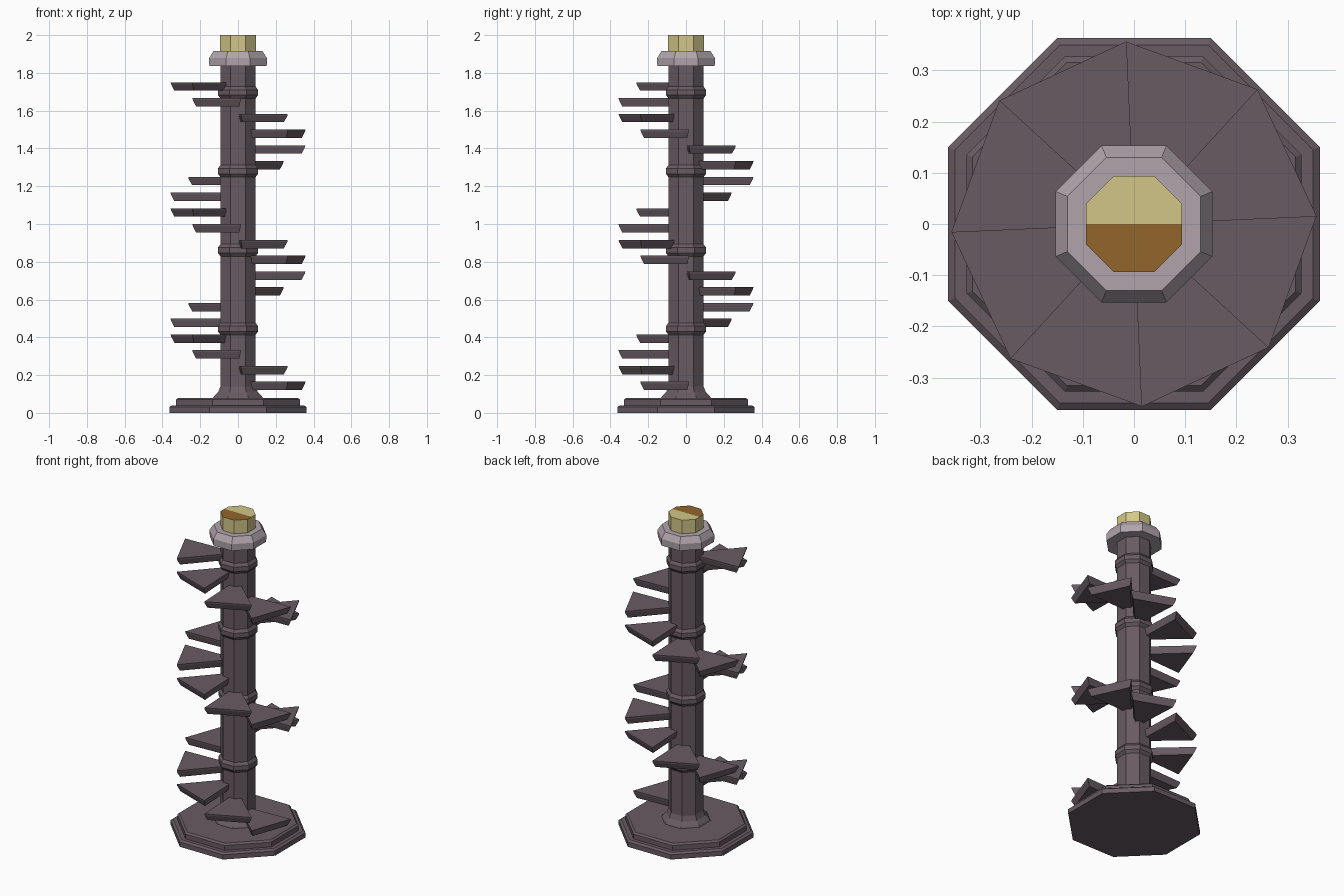
import bpy, bmesh
from math import cos, sin, pi, radians

cube = bpy.data.objects.get("Cube")
if cube:
    bpy.data.objects.remove(cube, do_unlink=True)


def material(name, hex_code):
    def lin(c):
        return c / 12.92 if c <= 0.04045 else ((c + 0.055) / 1.055) ** 2.4
    rgb = [lin(int(hex_code[i:i + 2], 16) / 255) for i in (0, 2, 4)] + [1]
    m = bpy.data.materials.new(name)
    m.use_nodes = True
    m.diffuse_color = rgb
    m.node_tree.nodes["Principled BSDF"].inputs["Base Color"].default_value = rgb
    return m


stone = material("dark stone", "685b62")
pale = material("pale stone", "B0A4AB")
yellow = material("pale yellow", "D2C688")
brown = material("amber brown", "92662C")


def loft(bm, rings):
    """Skin a stack of equal-length rings and cap both ends."""
    loops = [[bm.verts.new(p) for p in ring] for ring in rings]
    n = len(loops[0])
    for a, b in zip(loops, loops[1:]):
        for i in range(n):
            j = (i + 1) % n
            bm.faces.new((a[i], a[j], b[j], b[i]))
    bm.faces.new(loops[0][::-1])
    return bm.faces.new(loops[-1])


def finish(bm, name, *mats):
    bmesh.ops.recalc_face_normals(bm, faces=bm.faces)
    me = bpy.data.meshes.new(name)
    bm.to_mesh(me)
    bm.free()
    for m in mats:
        me.materials.append(m)
    ob = bpy.data.objects.new(name, me)
    bpy.context.collection.objects.link(ob)
    return ob


def octagon(apothem, z):
    r = apothem / cos(pi / 8)
    return [(r * cos(pi / 8 + i * pi / 4), r * sin(pi / 8 + i * pi / 4), z)
            for i in range(8)]


def turned(name, profile, *mats):
    bm = bmesh.new()
    loft(bm, [octagon(*p) for p in profile])
    return finish(bm, name, *mats)


# Two-tier plinth
turned("base", [(0.363, 0), (0.363, 0.03), (0.35, 0.04), (0.327, 0.04),
                (0.327, 0.07), (0.316, 0.08)], stone)

# Column with flared foot and raised bands
SHAFT = 0.093
profile = [(0.135, 0.075), (0.125, 0.09), (0.105, 0.11), (SHAFT, 0.14)]
for z in (0.445, 0.861, 1.28, 1.696):
    profile += [(SHAFT, z - 0.032), (0.106, z - 0.014),
                (0.106, z + 0.014), (SHAFT, z + 0.032)]
profile.append((SHAFT, 1.85))
turned("column", profile, stone)

# Collar under the cap
turned("collar", [(0.152, 1.836), (0.153, 1.878), (0.13, 1.915)], pale)

# Cap, its top face split into two colours
bm = bmesh.new()
top = loft(bm, [octagon(0.094, 1.90), octagon(0.094, 2.0)])
bmesh.ops.bisect_plane(bm, geom=[top, *top.edges, *top.verts],
                       plane_co=(0, 0, 0), plane_no=(0, 1, 0))
bm.normal_update()
for f in bm.faces:
    c = f.calc_center_median()
    f.material_index = int(c.z > 1.99 and c.y < 0)
finish(bm, "cap", yellow, brown)


# Spiral steps: wedges with a narrower underside
def wedge(start, z, inset):
    a, b = radians(start), radians(start - 45)
    mid = (a + b) / 2
    apex = (inset * 1.5 * cos(mid), inset * 1.5 * sin(mid), z)
    r = 0.357 - inset
    skew = inset * 1.2
    return [apex, (r * cos(a - skew), r * sin(a - skew), z),
            (r * cos(b + skew), r * sin(b + skew), z)]


for k in range(20):
    z = 0.165 + k * 0.0834
    start = 2.5 - 45 * k
    bm = bmesh.new()
    loft(bm, [wedge(start, z - 0.044, 0.02), wedge(start, z - 0.01, 0.002),
              wedge(start, z, 0)])
    finish(bm, f"step_{k + 1}", stone)
